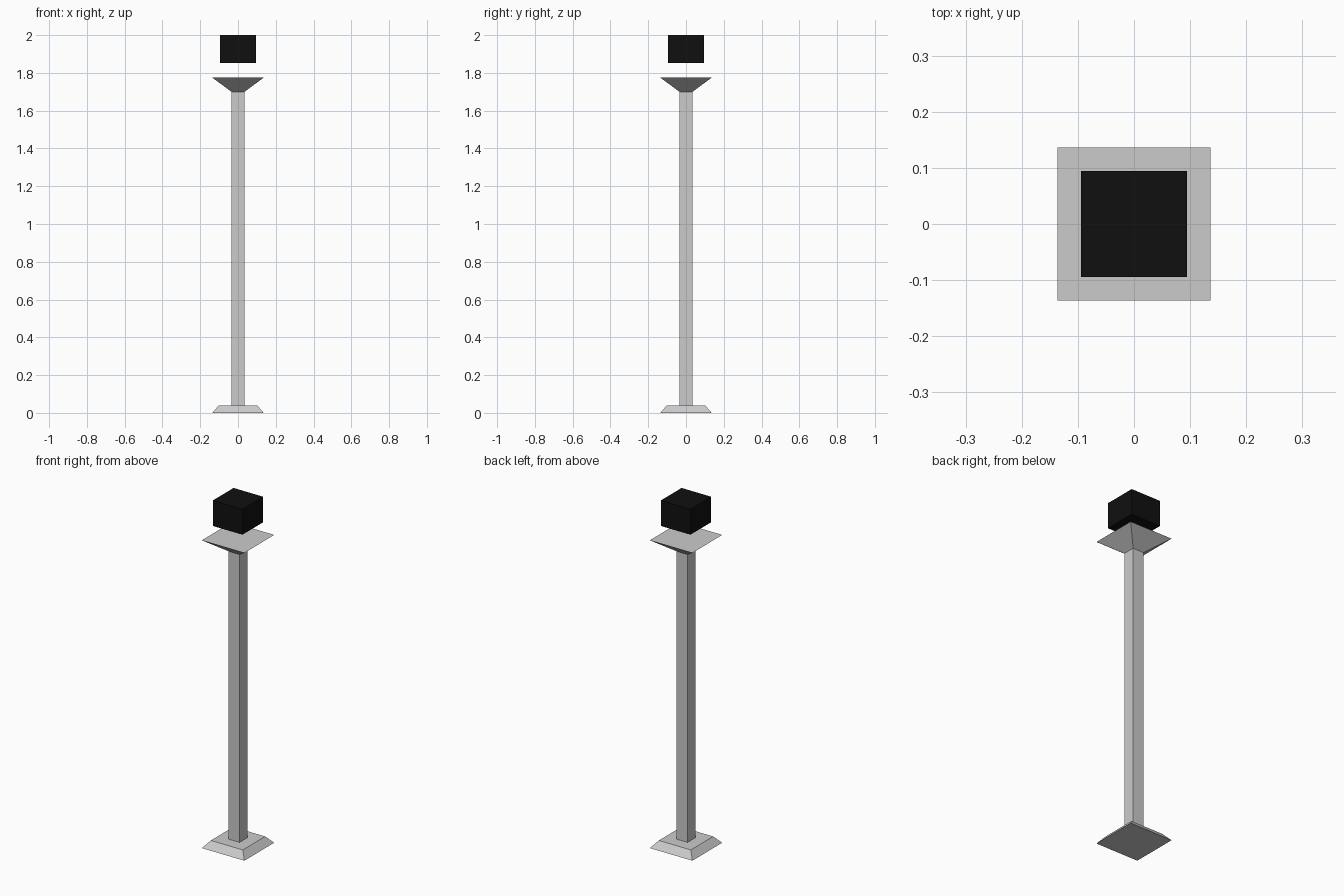
import bpy
import bmesh
from math import pi, sqrt
from mathutils import Matrix

cube = bpy.data.objects.get("Cube")
if cube:
    bpy.data.objects.remove(cube, do_unlink=True)


def make_material(name, value):
    mat = bpy.data.materials.new(name)
    mat.use_nodes = True
    colour = (value, value, value, 1)
    mat.diffuse_color = colour
    mat.node_tree.nodes["Principled BSDF"].inputs["Base Color"].default_value = colour
    return mat


def square_frustum(name, bottom, top, z0, z1, mat):
    """Four-sided tapered block; bottom and top are half widths."""
    bm = bmesh.new()
    bmesh.ops.create_cone(bm, cap_ends=True, segments=4, radius1=bottom * sqrt(2),
                          radius2=top * sqrt(2), depth=z1 - z0,
                          matrix=Matrix.Rotation(pi / 4, 4, "Z"))
    bmesh.ops.translate(bm, verts=bm.verts, vec=(0, 0, (z0 + z1) / 2))
    mesh = bpy.data.meshes.new(name)
    bm.to_mesh(mesh)
    bm.free()
    mesh.materials.append(mat)
    obj = bpy.data.objects.new(name, mesh)
    bpy.context.collection.objects.link(obj)
    return obj


grey = make_material("stone grey", 0.6)
black = make_material("black", 0.005)

# Pedestal: sloped foot, square shaft and flared capital
square_frustum("base", 0.136, 0.102, 0, 0.04, grey)
square_frustum("shaft", 0.035, 0.035, 0.04, 1.7, grey)
square_frustum("capital", 0.035, 0.136, 1.7, 1.775, grey)

# Block floating above the capital
square_frustum("floating_block", 0.0945, 0.0945, 1.853, 2, black)
